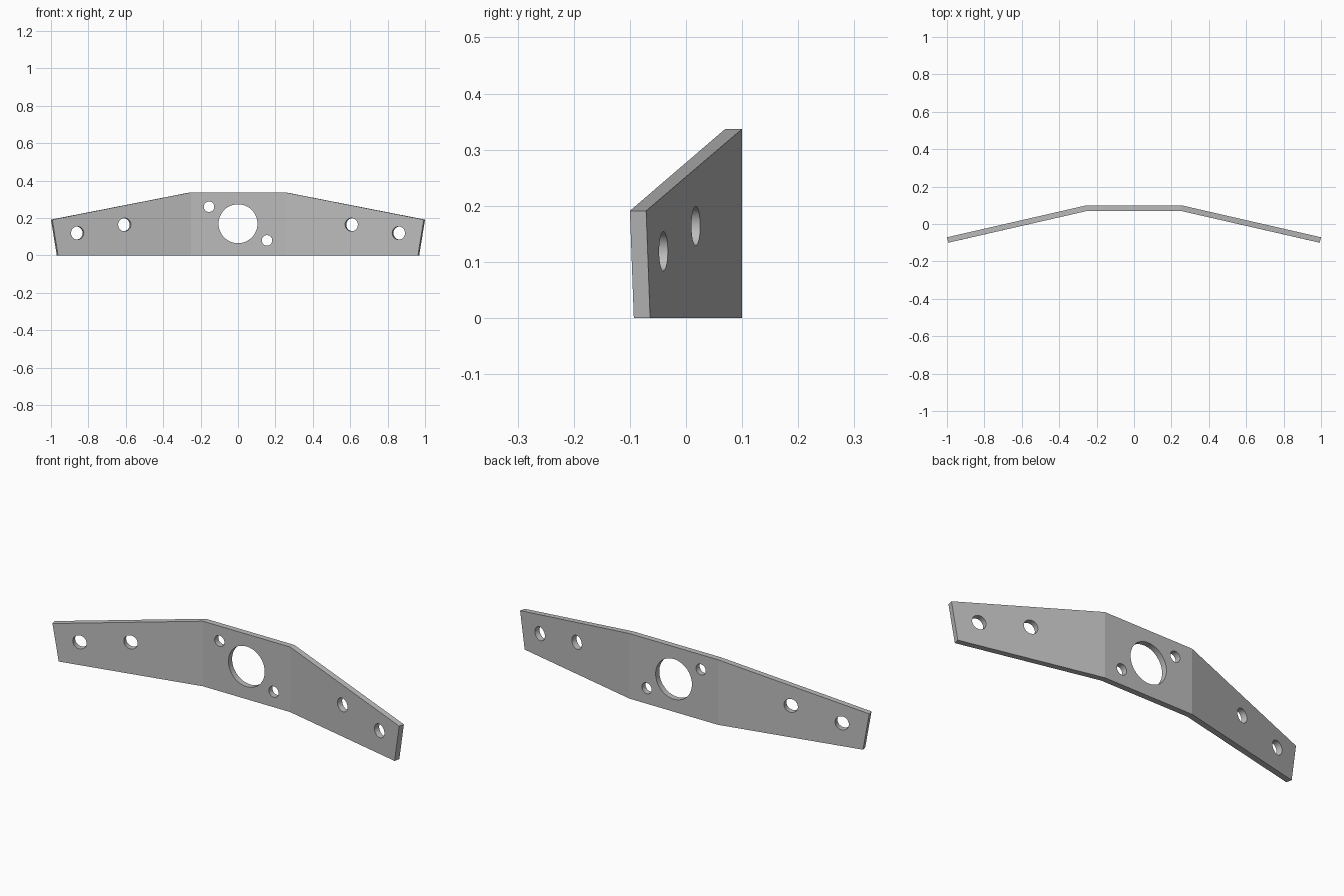
import bpy
import bmesh
from math import radians, atan2
from mathutils import Matrix, Vector

cube = bpy.data.objects.get("Cube")
if cube:
    bpy.data.objects.remove(cube, do_unlink=True)

grey = bpy.data.materials.new("plain grey")
grey.use_nodes = True
colour = (0.5, 0.5, 0.5, 1)
grey.diffuse_color = colour
grey.node_tree.nodes["Principled BSDF"].inputs["Base Color"].default_value = colour


def new_object(name, bm):
    bmesh.ops.recalc_face_normals(bm, faces=bm.faces)
    mesh = bpy.data.meshes.new(name)
    bm.to_mesh(mesh)
    bm.free()
    obj = bpy.data.objects.new(name, mesh)
    bpy.context.collection.objects.link(obj)
    mesh.materials.append(grey)
    return obj


# Cross-sections: front bottom, back bottom, back top, front top
TOP = 0.337
bend = [(0.25, 0.07, 0), (0.2535, 0.1, 0), (0.2535, 0.1, TOP), (0.25, 0.07, TOP)]
tip = [(0.962, -0.093, 0), (0.969, -0.064, 0), (1.0, -0.071, 0.191), (0.993, -0.1, 0.191)]


def mirrored(section):
    return [(-x, y, z) for x, y, z in section]


# Bent plate: a flat middle with two tapering wings
bm = bmesh.new()
rings = [[bm.verts.new(p) for p in s] for s in (mirrored(tip), mirrored(bend), bend, tip)]
for a, b in zip(rings, rings[1:]):
    for i in range(4):
        j = (i + 1) % 4
        bm.faces.new((a[i], a[j], b[j], b[i]))
bm.faces.new(rings[0])
bm.faces.new(rings[-1])
plate = new_object("bent_plate", bm)

# Drilled holes, each square to the panel it passes through
cutters = bmesh.new()


def drill(x, y, z, radius, turn=0, sides=48):
    matrix = (Matrix.Translation(Vector((x, y, z))) @ Matrix.Rotation(turn, 4, "Z")
              @ Matrix.Rotation(radians(90), 4, "X"))
    bmesh.ops.create_cone(cutters, cap_ends=True, segments=sides, radius1=radius,
                          radius2=radius, depth=0.15, matrix=matrix)


drill(0, 0.085, 0.169, 0.104, sides=64)
for side in (-1, 1):
    drill(side * 0.155, 0.085, 0.17 - side * 0.09, 0.028)
    slope = (tip[3][1] - bend[3][1]) / (tip[3][0] - bend[3][0])
    for x, z in ((0.61, 0.164), (0.862, 0.119)):
        drill(side * x, 0.085 + slope * (x - 0.252), z, 0.035, side * atan2(slope, 1))

cutter = new_object("hole_cutter", cutters)
cutter.hide_render = True
cutter.hide_set(True)

boolean = plate.modifiers.new("holes", "BOOLEAN")
boolean.operation = "DIFFERENCE"
boolean.solver = "EXACT"
boolean.object = cutter

# Apply the cut, then smooth only the hole walls
bpy.context.view_layer.objects.active = plate
plate.select_set(True)
bpy.ops.object.modifier_apply(modifier=boolean.name)
bpy.data.objects.remove(cutter, do_unlink=True)
bpy.ops.object.shade_smooth_by_angle(angle=radians(10))
